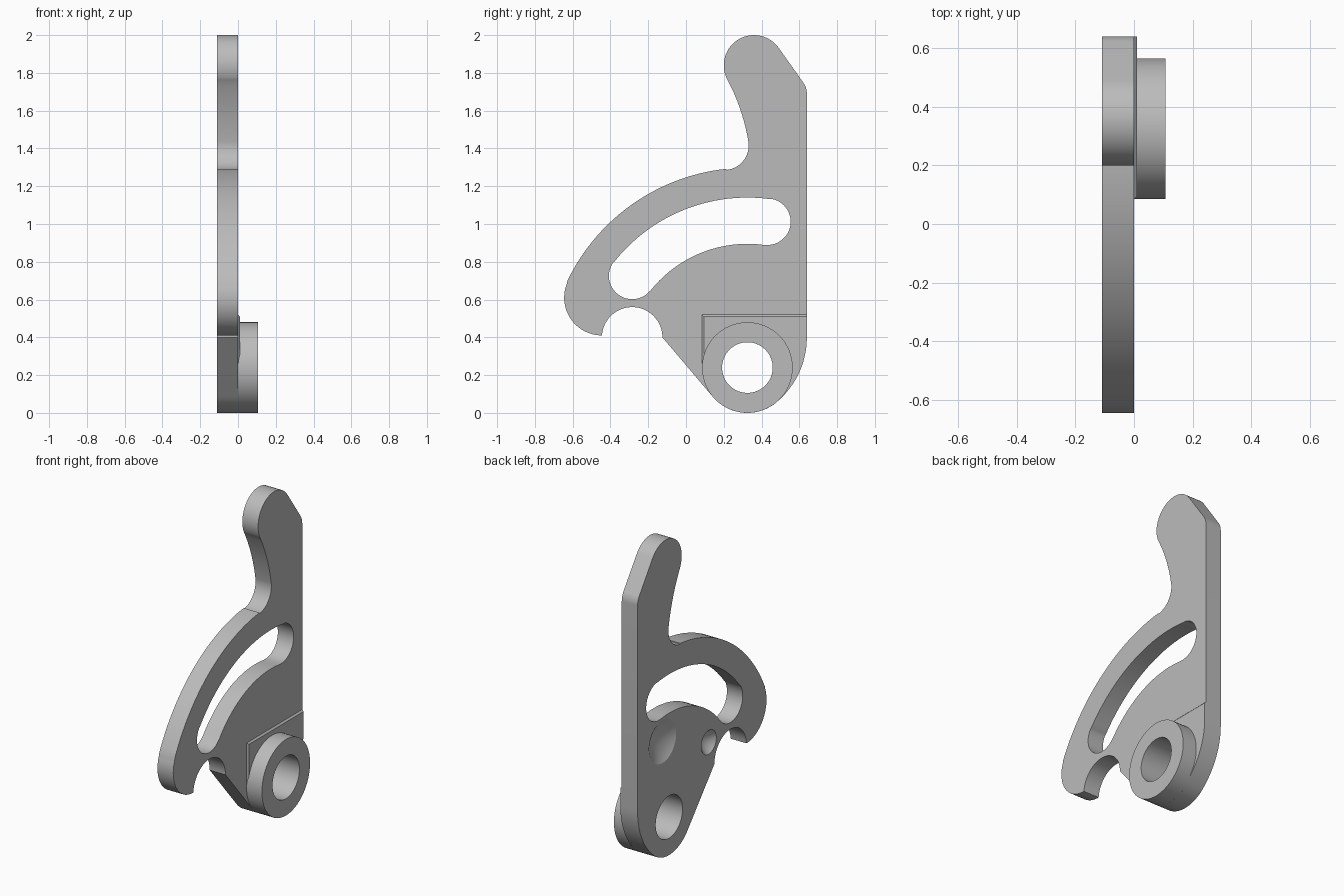
import bpy, bmesh
from math import cos, sin, radians, pi
from mathutils import Matrix

cube = bpy.data.objects.get("Cube")
if cube:
    bpy.data.objects.remove(cube)

grey = bpy.data.materials.new("plain grey")
grey.use_nodes = True
grey.diffuse_color = (0.5, 0.5, 0.5, 1)
grey.node_tree.nodes["Principled BSDF"].inputs["Base Color"].default_value = (0.5, 0.5, 0.5, 1)

BACK, FACE, STEP, FRONT = -0.11, 0.0, 0.01, 0.107
PIVOT = (0.325, 0.24)


def arc(centre, r, a0, a1):
    """Points in the side plane (y, z) along an arc, angles in degrees."""
    n = max(3, int(abs(a1 - a0) * max(1, r * 2) / 4))
    angles = [radians(a0 + (a1 - a0) * i / n) for i in range(n + 1)]
    return [(centre[0] + r * cos(a), centre[1] + r * sin(a)) for a in angles]


def finish(name, bm):
    bmesh.ops.recalc_face_normals(bm, faces=bm.faces)
    mesh = bpy.data.meshes.new(name)
    bm.to_mesh(mesh)
    bm.free()
    mesh.materials.append(grey)
    ob = bpy.data.objects.new(name, mesh)
    bpy.context.collection.objects.link(ob)
    return ob


def prism(name, ring, x0, x1, end_ring=None):
    """Extrude a side profile along x, optionally towards a second ring."""
    bm = bmesh.new()
    a = [bm.verts.new((x0, y, z)) for y, z in ring]
    b = [bm.verts.new((x1, y, z)) for y, z in (end_ring or ring)]
    bm.faces.new(a)
    bm.faces.new(b)
    for i in range(len(a)):
        j = (i + 1) % len(a)
        bm.faces.new((a[i], a[j], b[j], b[i]))
    return finish(name, bm)


def cone(name, centre, r0, r1, x0, x1):
    bm = bmesh.new()
    place = Matrix.Translation(((x0 + x1) / 2, *centre)) @ Matrix.Rotation(pi / 2, 4, 'Y')
    bmesh.ops.create_cone(bm, cap_ends=True, segments=64, radius1=r0, radius2=r1,
                          depth=x1 - x0, matrix=place)
    return finish(name, bm)


def cut(ob, cutter):
    bpy.context.view_layer.objects.active = ob
    mod = ob.modifiers.new("cut", 'BOOLEAN')
    mod.operation, mod.solver, mod.object = 'DIFFERENCE', 'EXACT', cutter
    bpy.ops.object.modifier_apply(modifier=mod.name)
    bpy.data.objects.remove(cutter)


# Lever plate outline, counter-clockwise from the handle tip
heel = arc((0.192, 0.40), 0.448, -50.3, 0)
outline = (
    arc((0.36, 1.84), 0.16, 35, 208)              # rounded tip
    + arc((-0.732, 1.259), 1.077, 28, 9.5)        # hollow of the neck
    + arc((0.202, 1.416), 0.13, 9.5, -84)[1:]     # neck fillet
    + arc(PIVOT, 1.058, 96, 154.3)                # sweeping arm
    + arc((-0.445, 0.61), 0.2, 154.3, 270)[1:]    # hook end
    + arc((-0.285, 0.40), 0.16, 176, 0)[1:]       # hook notch
    + arc(PIVOT, 0.24, 219, 309.7)                # pivot end
    + heel[1:]
    + arc((0.54, 1.69), 0.1, 0, 35)               # bend below the tip
)
plate = prism("lever_plate", outline, BACK, FACE)

# Curved slot concentric with the pivot
slot = (arc(PIVOT, 0.9, 82.2, 141.5)
        + arc((-0.285, 0.725), 0.123, 141.5, 321.5)[1:-1]
        + arc(PIVOT, 0.655, 141.5, 82.2)
        + arc((0.431, 1.012), 0.123, -97.8, 82.2)[1:-1])
cut(plate, prism("slot_cutter", slot, BACK - 0.1, FACE + 0.1))

# Conical recesses in the back face
for centre, r in (((0.39, 0.74), 0.135), ((-0.07, 0.56), 0.075)):
    cut(plate, cone("recess_cutter", centre, r * 1.2, 0, BACK - 0.016, BACK + 0.08))

# Thin bevelled step around the pivot
step = prism("pivot_step", [(0.085, 0.24), (0.64, 0.52)][:1] + [(0.085, 0.52), (0.64, 0.52)] + heel[::-1],
             FACE, STEP, [(0.095, 0.24), (0.095, 0.51), (0.64, 0.51)] + heel[::-1])

# Pivot boss
boss = cone("pivot_boss", PIVOT, 0.24, 0.24, FACE, FRONT)

# Pivot bore through every part, then shading
for ob in (plate, step, boss):
    cut(ob, cone("bore_cutter", PIVOT, 0.134, 0.134, BACK - 0.1, FRONT + 0.1))
    bpy.ops.object.select_all(action='DESELECT')
    ob.select_set(True)
    bpy.context.view_layer.objects.active = ob
    bpy.ops.object.shade_smooth_by_angle(angle=radians(30))
